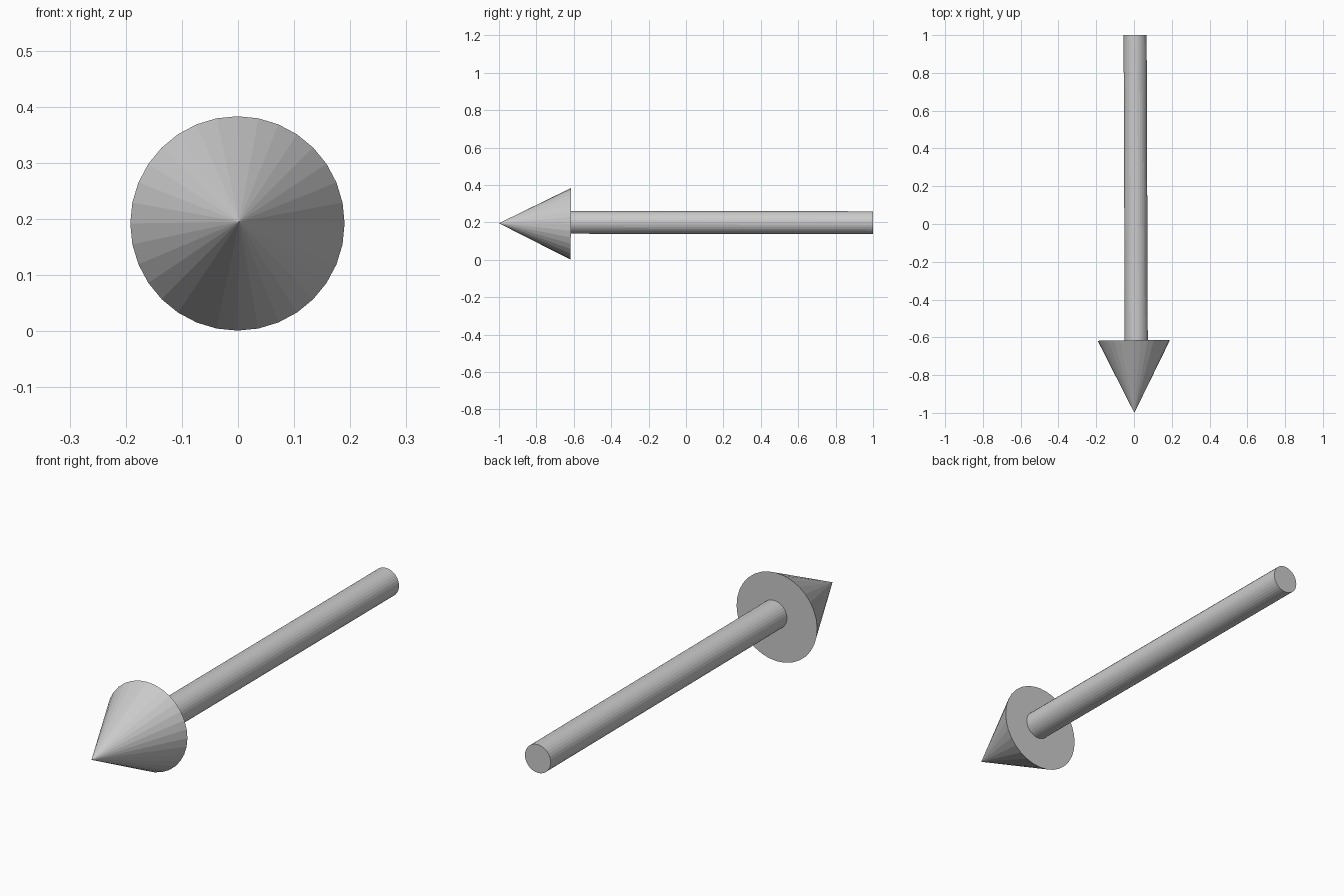
import bpy
from mathutils import Vector

if "Cube" in bpy.data.objects:
    bpy.data.objects.remove(bpy.data.objects["Cube"])

SIDES = 32


def tapered_rod(name, start, end, r_start, r_end):
    """Flat-shaded cone or cylinder running from start to end."""
    start, end = Vector(start), Vector(end)
    axis = end - start
    bpy.ops.mesh.primitive_cone_add(
        vertices=SIDES, radius1=r_start, radius2=r_end, depth=axis.length,
        location=(start + end) / 2)
    obj = bpy.context.object
    obj.name = name
    obj.rotation_euler = axis.to_track_quat('Z', 'Y').to_euler()
    return obj


# Pointed head, facing the front
tapered_rod("arrow_head", (-0.001, -0.617, 0.192), (0.002, -1.0, 0.195), 0.191, 0)

# Long round shaft, very slightly off the head's axis
tapered_rod("arrow_shaft", (0.012, -0.62, 0.2), (0.006, 1.0, 0.198), 0.061, 0.061)
